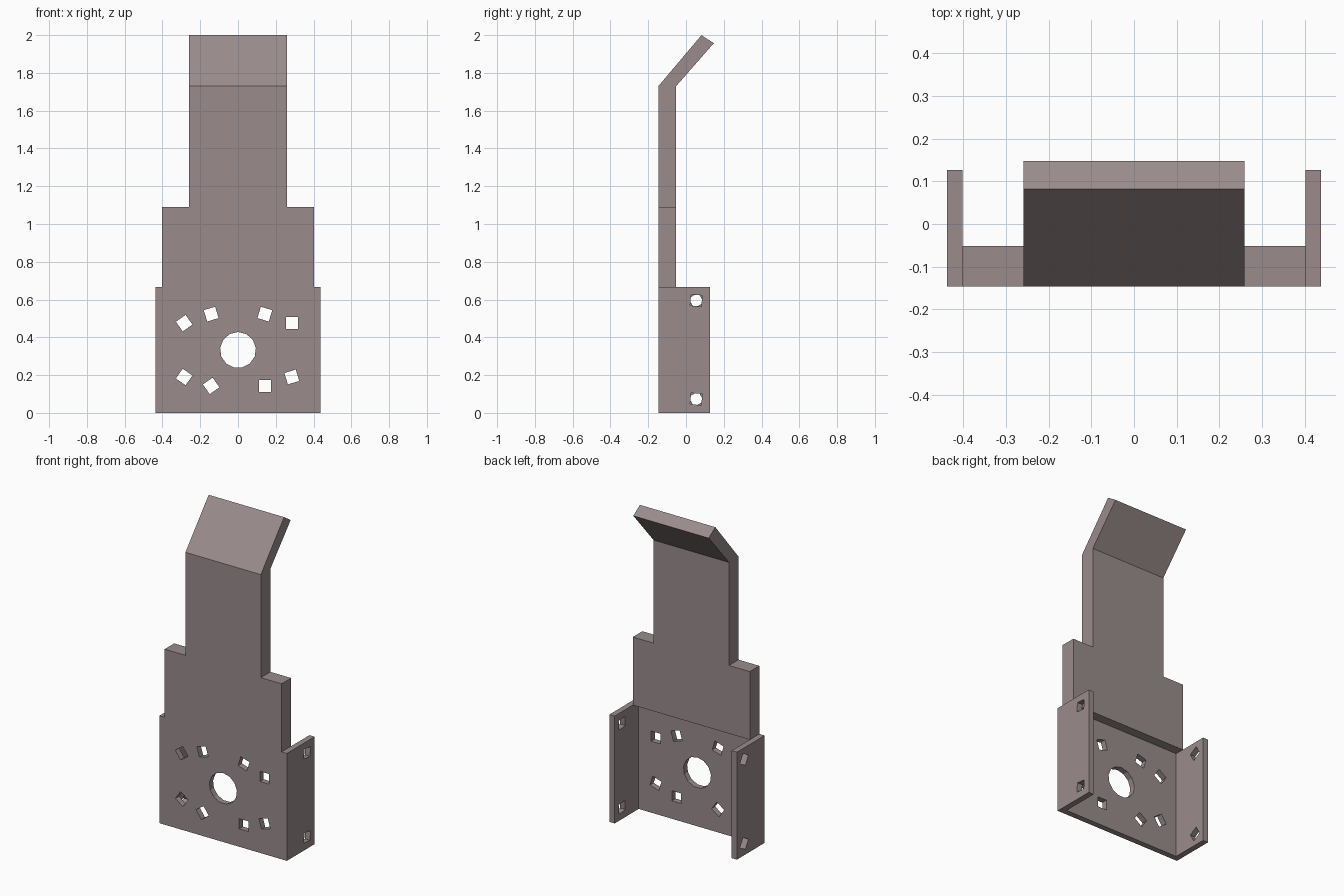
import bpy, bmesh
from math import radians, pi
from mathutils import Matrix, Vector

if "Cube" in bpy.data.objects:
    bpy.data.objects.remove(bpy.data.objects["Cube"])

FRONT, BACK, T = -0.146, -0.052, 0.036   # plate faces and sheet thickness
HALF, TOP = 0.438, 0.667                 # channel half width and height
IN = HALF - T

metal = bpy.data.materials.new("warm_grey_metal")
metal.diffuse_color = (0.32, 0.265, 0.26, 1)
metal.use_nodes = True
metal.node_tree.nodes["Principled BSDF"].inputs["Base Color"].default_value = metal.diffuse_color


def finish(name, bm):
    bmesh.ops.recalc_face_normals(bm, faces=bm.faces)
    me = bpy.data.meshes.new(name)
    bm.to_mesh(me)
    bm.free()
    me.materials.append(metal)
    ob = bpy.data.objects.new(name, me)
    bpy.context.collection.objects.link(ob)
    return ob


def prism(name, pts, sweep):
    """Extrude a closed outline along a vector."""
    bm = bmesh.new()
    face = bm.faces.new([bm.verts.new(p) for p in pts])
    ext = bmesh.ops.extrude_face_region(bm, geom=[face])["geom"]
    verts = [g for g in ext if isinstance(g, bmesh.types.BMVert)]
    bmesh.ops.translate(bm, verts=verts, vec=Vector(sweep))
    return finish(name, bm)


def drill(bm, centre, axis, radius, sides, turn):
    """Add one cutter pin along 'X' or 'Y'; turn is in degrees."""
    tilt = Matrix.Rotation(pi / 2, 4, 'X' if axis == 'Y' else 'Y')
    spin = Matrix.Rotation(radians(turn), 4, axis)
    bmesh.ops.create_cone(bm, cap_ends=True, segments=sides, radius1=radius,
                          radius2=radius, depth=0.12,
                          matrix=Matrix.Translation(centre) @ spin @ tilt)


# U-shaped mounting channel
u = [(-HALF, FRONT), (HALF, FRONT), (HALF, 0.126), (IN, 0.126),
     (IN, FRONT + T), (-IN, FRONT + T), (-IN, 0.126), (-HALF, 0.126)]
channel = prism("mounting_channel", [(x, y, 0) for x, y in u], (0, 0, TOP))

# Thick shoulder plate
s = [(FRONT, TOP), (BACK, TOP), (BACK, 1.09), (FRONT, 1.09)]
prism("shoulder_plate", [(-IN, y, z) for y, z in s], (2 * IN, 0, 0))

# Narrow tongue with bent lip
t = [(FRONT, 1.09), (BACK, 1.09), (BACK, 1.73),
     (0.147, 1.957), (0.082, 2.0), (FRONT, 1.73)]
prism("bent_tongue", [(-0.259, y, z) for y, z in t], (0.518, 0, 0))

# Hole cutters: central bore, square bolt holes, flange holes
bm = bmesh.new()
yc = FRONT + T / 2
drill(bm, (0, yc, 0.333), 'Y', 0.095, 13, 0)
for x, z, ang in [(-0.285, 0.475, 35), (-0.142, 0.523, 17),
                  (0.142, 0.523, -17), (0.285, 0.475, 0),
                  (-0.285, 0.19, -35), (-0.142, 0.143, 35),
                  (0.142, 0.143, 0), (0.285, 0.19, 17)]:
    drill(bm, (x, yc, z), 'Y', 0.0445, 4, 45 - ang)
for z in (0.595, 0.073):
    for side, ang in ((1, 40), (-1, 75)):
        drill(bm, (side * (HALF - T / 2), 0.054, z), 'X', 0.042, 4, ang)
cutter = finish("hole_cutter", bm)
cutter.hide_render = True

mod = channel.modifiers.new("holes", 'BOOLEAN')
mod.operation, mod.solver, mod.object = 'DIFFERENCE', 'EXACT', cutter
bpy.context.view_layer.objects.active = channel
bpy.ops.object.modifier_apply(modifier=mod.name)
bpy.data.objects.remove(cutter)
